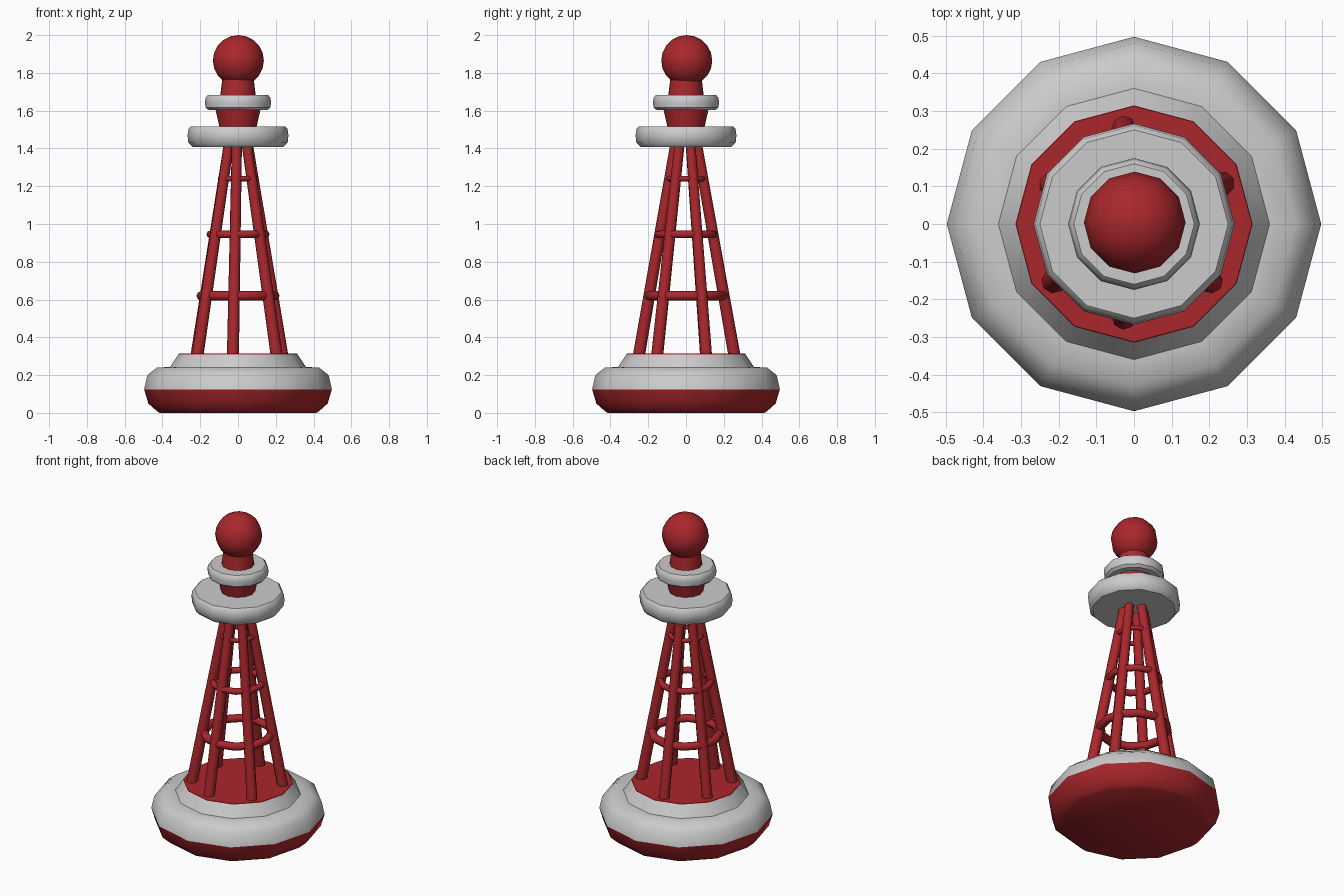
import bpy, bmesh, math
from mathutils import Vector

if "Cube" in bpy.data.objects:
    bpy.data.objects.remove(bpy.data.objects["Cube"])

red = bpy.data.materials.new("red_paint")
red.diffuse_color = (0.4, 0.02, 0.025, 1)
red.use_nodes = True
red.node_tree.nodes["Principled BSDF"].inputs["Base Color"].default_value = red.diffuse_color


def finish(name, bm, painted, angle=40):
    bmesh.ops.recalc_face_normals(bm, faces=bm.faces)
    me = bpy.data.meshes.new(name)
    bm.to_mesh(me)
    bm.free()
    ob = bpy.data.objects.new(name, me)
    bpy.context.collection.objects.link(ob)
    if painted:
        me.materials.append(red)
    bpy.ops.object.select_all(action='DESELECT')
    ob.select_set(True)
    bpy.context.view_layer.objects.active = ob
    bpy.ops.object.shade_smooth_by_angle(angle=math.radians(angle))
    return ob


def lathe(name, profile, painted=False, cap_low=True, cap_high=True, n=12):
    """Revolve (radius, z) points around z with n flat sides."""
    bm = bmesh.new()
    rows = [[bm.verts.new((r * math.cos(math.tau * i / n), r * math.sin(math.tau * i / n), z))
             for i in range(n)] for r, z in profile]
    for a, b in zip(rows, rows[1:]):
        for i in range(n):
            j = (i + 1) % n
            bm.faces.new((a[i], a[j], b[j], b[i]))
    if cap_low:
        bm.faces.new(rows[0])
    if cap_high:
        bm.faces.new(rows[-1])
    return finish(name, bm, painted)


def rod(name, a, b, r1, r2):
    a, b = Vector(a), Vector(b)
    bm = bmesh.new()
    bmesh.ops.create_cone(bm, cap_ends=True, segments=8, radius1=r1, radius2=r2,
                          depth=(b - a).length)
    bm.transform((b - a).to_track_quat('Z', 'Y').to_matrix().to_4x4())
    bmesh.ops.translate(bm, verts=bm.verts, vec=(a + b) / 2)
    return finish(name, bm, True, 50)


# Floating hull: red underside, grey upper half, raised rim and red deck
lathe("hull_bottom", [(0.415, 0.005), (0.43, 0.01), (0.475, 0.05), (0.497, 0.125)], True, cap_high=False)
lathe("hull_top", [(0.497, 0.125), (0.48, 0.2), (0.43, 0.24), (0.36, 0.243)], cap_low=False, cap_high=False)
lathe("deck_rim", [(0.362, 0.24), (0.313, 0.313)], cap_low=False, cap_high=False)
lathe("deck", [(0.32, 0.30), (0.313, 0.314)], True, cap_low=False)

# Six leaning tower legs
feet = [(0.237, 0.108), (-0.027, 0.257), (-0.222, 0.105),
        (-0.215, -0.153), (-0.027, -0.25), (0.205, -0.153)]
for i, (x, y) in enumerate(feet):
    rod(f"tower_leg_{i + 1}", (x, y, 0.30), (x * 0.22, y * 0.22, 1.43), 0.032, 0.027)

# Bracing rings around the legs
for i, (z, r, t) in enumerate([(0.62, 0.195, 0.025), (0.945, 0.147, 0.02), (1.24, 0.093, 0.014)]):
    bpy.ops.mesh.primitive_torus_add(location=(0, 0, z), major_radius=r, minor_radius=t,
                                     major_segments=12, minor_segments=8)
    ring = bpy.context.object
    ring.name = f"brace_ring_{i + 1}"
    ring.data.materials.append(red)
    bpy.ops.object.shade_smooth_by_angle(angle=math.radians(50))

# Grey collars
lathe("large_collar", [(0.24, 1.408), (0.263, 1.43), (0.267, 1.47), (0.262, 1.503), (0.25, 1.515)])
lathe("small_collar", [(0.155, 1.603), (0.172, 1.617), (0.175, 1.645), (0.172, 1.668), (0.16, 1.682)])

# Lantern base, neck and ball
lathe("lantern_base", [(0.095, 1.50), (0.12, 1.61)], True)
lathe("lantern_neck", [(0.095, 1.67), (0.083, 1.77)], True)
bpy.ops.mesh.primitive_uv_sphere_add(segments=12, ring_count=10, radius=0.135, location=(0.002, 0.004, 1.865))
ball = bpy.context.object
ball.name = "top_ball"
ball.data.materials.append(red)
bpy.ops.object.shade_smooth_by_angle(angle=math.radians(50))

# Settle the whole model on the ground
for ob in bpy.context.collection.objects:
    if ob.name == "hull_bottom":
        ob.scale.z = 1
        for v in ob.data.vertices:
            if v.co.z < 0.006:
                v.co.z = 0
